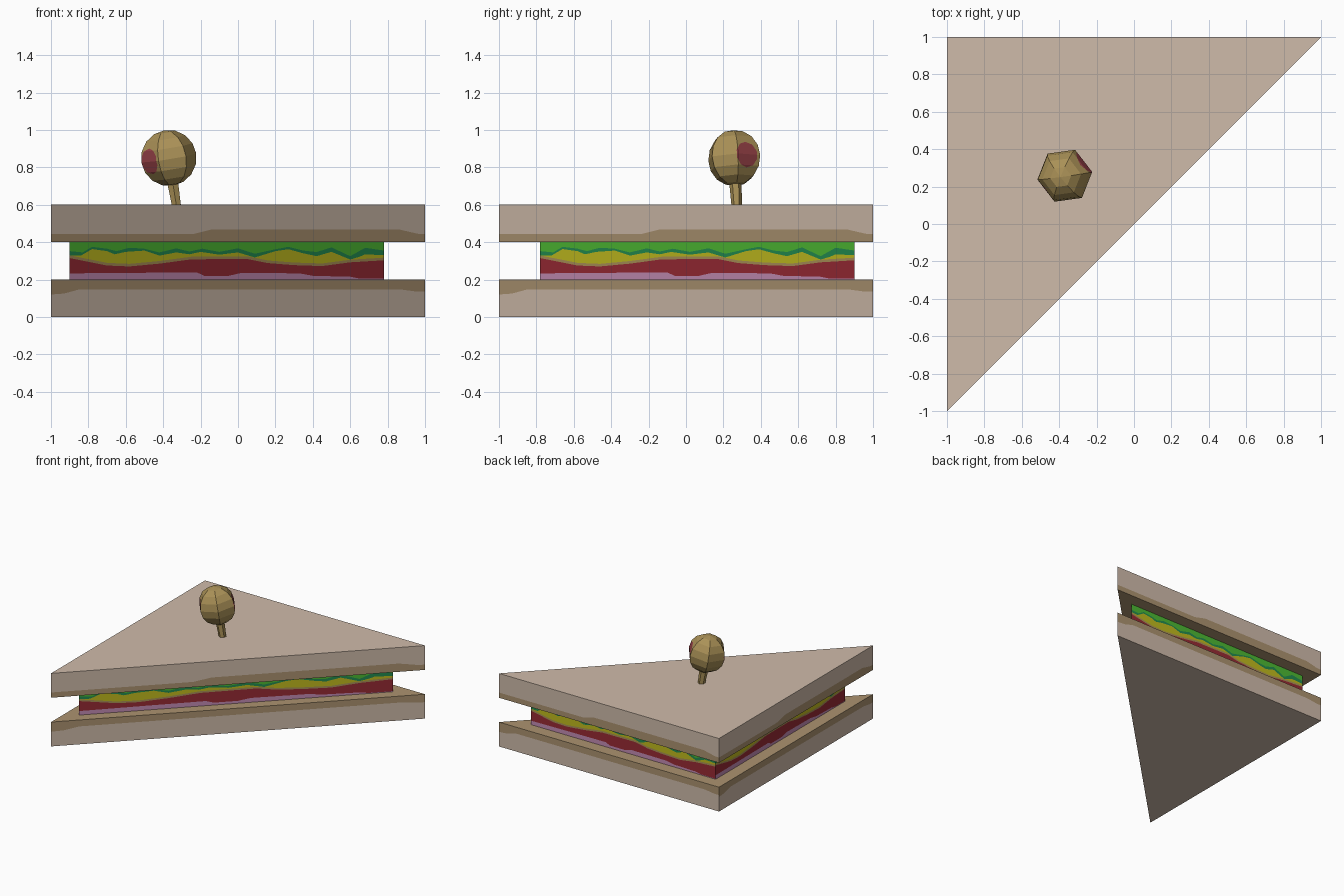
import bpy, bmesh, math
from mathutils import Vector, Matrix

if "Cube" in bpy.data.objects:
    bpy.data.objects.remove(bpy.data.objects["Cube"])


def mat(name, rgb):
    m = bpy.data.materials.new(name)
    lin = [((c / 255 + 0.055) / 1.055) ** 2.4 for c in rgb]
    m.diffuse_color = (*lin, 1)
    m.use_nodes = True
    m.node_tree.nodes["Principled BSDF"].inputs["Base Color"].default_value = m.diffuse_color
    return m


CRUMB = mat("bread_crumb", (207, 187, 170))
CRUST = mat("bread_crust", (172, 147, 112))
HAM = mat("ham_pink", (196, 140, 180))
TOMATO = mat("tomato_red", (152, 42, 52))
OLIVE = mat("olive_tan", (170, 145, 87))
CHEESE = mat("cheese_yellow", (193, 187, 30))
LEAF_EDGE = mat("lettuce_dark", (34, 140, 80))
LEAF = mat("lettuce_green", (77, 185, 51))
PIMENTO = mat("pimento_red", (152, 66, 72))


def finish(name, bm, mats):
    me = bpy.data.meshes.new(name)
    bm.to_mesh(me)
    bm.free()
    for m in mats:
        me.materials.append(m)
    ob = bpy.data.objects.new(name, me)
    bpy.context.collection.objects.link(ob)
    return ob


def interp(table, x):
    for (x0, z0), (x1, z1) in zip(table, table[1:]):
        if x <= x1:
            return z0 + (z1 - z0) * max(0, x - x0) / (x1 - x0)
    return table[-1][1]


def layered_wedge(name, corners, z0, z1, lines, mats):
    """Triangular prism; each wall is cut into coloured layers along the given lines."""
    a, b = corners[0][0], corners[1][0]
    xs = sorted({a, b} | {x for l in lines for x, _ in l if a < x < b})
    bm = bmesh.new()
    low, high = [], []
    for i in range(3):
        p, q = Vector(corners[i]), Vector(corners[(i + 1) % 3])
        cols = []
        for x in xs:
            pos = p.lerp(q, (x - a) / (b - a))
            zs = [z0]
            for l in lines:
                zs.append(max(interp(l, x), zs[-1] + 0.001))
            zs.append(z1)
            cols.append([bm.verts.new((pos.x, pos.y, z)) for z in zs])
        for c, d in zip(cols, cols[1:]):
            for k in range(len(mats)):
                bm.faces.new((c[k], d[k], d[k + 1], c[k + 1])).material_index = k
        low += [c[0] for c in cols[:-1]]
        high += [c[-1] for c in cols[:-1]]
        # share the corner end vertices with the next wall's start by merging below
    bm.faces.new(low[::-1]).material_index = 0
    bm.faces.new(high).material_index = len(mats) - 1
    bmesh.ops.remove_doubles(bm, verts=bm.verts, dist=1e-5)
    return finish(name, bm, mats)


# Bread slices: crust colour faces inward
bread = [(-1, -1), (1, 1), (-1, 1)]
layered_wedge("bottom_bread", bread, 0, 0.2,
              [[(-1, 0.12), (-0.93, 0.125), (-0.85, 0.147), (0.87, 0.147), (0.96, 0.135), (1, 0.135)]],
              [CRUMB, CRUST])
layered_wedge("top_bread", bread, 0.4, 0.6,
              [[(-1, 0.443), (-0.24, 0.443), (-0.14, 0.468), (0.86, 0.468), (0.96, 0.445), (1, 0.443)]],
              [CRUST, CRUMB])

# Filling: wavy layers
ham = [(-0.9, 0.233), (-0.55, 0.236), (-0.22, 0.238), (-0.18, 0.22), (-0.05, 0.22), (0.02, 0.236),
       (0.33, 0.233), (0.4, 0.22), (0.6, 0.215), (0.65, 0.205), (0.78, 0.205)]
tomato = [(-0.9, 0.315), (-0.8, 0.295), (-0.7, 0.275), (-0.58, 0.27), (-0.42, 0.285), (-0.25, 0.308),
          (0.05, 0.31), (0.16, 0.288), (0.3, 0.277), (0.45, 0.272), (0.6, 0.292), (0.78, 0.303)]
tan = [(x, z + 0.014) for x, z in tomato]
cheese = [(-0.9, 0.33), (-0.84, 0.328), (-0.78, 0.363), (-0.7, 0.352), (-0.66, 0.335), (-0.6, 0.348),
          (-0.5, 0.355), (-0.42, 0.328), (-0.33, 0.345), (-0.26, 0.335), (-0.2, 0.348), (-0.1, 0.333),
          (0, 0.345), (0.09, 0.318), (0.2, 0.352), (0.27, 0.362), (0.35, 0.34), (0.42, 0.325),
          (0.5, 0.348), (0.6, 0.3), (0.68, 0.335), (0.78, 0.33)]
leaf = [(-0.9, 0.352), (-0.83, 0.345), (-0.78, 0.375), (-0.7, 0.365), (-0.65, 0.352), (-0.58, 0.37),
        (-0.5, 0.365), (-0.42, 0.345), (-0.33, 0.367), (-0.26, 0.35), (-0.19, 0.365), (-0.1, 0.348),
        (0, 0.367), (0.09, 0.338), (0.2, 0.362), (0.27, 0.375), (0.35, 0.355), (0.42, 0.347),
        (0.5, 0.372), (0.6, 0.325), (0.68, 0.37), (0.78, 0.355)]
layered_wedge("filling", [(-0.9, -0.78), (0.78, 0.9), (-0.9, 0.9)], 0.2, 0.4,
              [ham, tomato, tan, cheese, leaf],
              [HAM, TOMATO, OLIVE, CHEESE, LEAF_EDGE, LEAF])

# Tilted frame shared by olive and pick
tilt = Vector((0, 0, 1)).rotation_difference(Vector((-0.16, -0.05, 1))).to_matrix().to_4x4()
frame = Matrix.Translation((-0.37, 0.258, 0.85)) @ tilt

# Olive with a round pimento patch at both ends of a sideways axis
bm = bmesh.new()
bmesh.ops.create_uvsphere(bm, u_segments=6, v_segments=8, radius=0.15,
                          matrix=Matrix.Rotation(math.radians(38), 4, 'Z'))
axis = Vector((math.cos(math.radians(33)), math.sin(math.radians(33)), 0))
side, up, r = Vector((-axis.y, axis.x, 0)), Vector((0, 0, 1)), 0.066
for k in range(10):
    n = side * math.cos(k * math.tau / 10) + up * math.sin(k * math.tau / 10)
    bmesh.ops.bisect_plane(bm, geom=bm.verts[:] + bm.edges[:] + bm.faces[:], dist=1e-6,
                           plane_co=n * r, plane_no=n)
for f in bm.faces:
    c = f.calc_center_median()
    inside = all(c.dot(side * math.cos(k * math.tau / 10) + up * math.sin(k * math.tau / 10)) < r
                 for k in range(10))
    f.material_index = 1 if inside else 0
bm.transform(frame)
finish("olive", bm, [OLIVE, PIMENTO])

# Tapered pick below the olive
bm = bmesh.new()
bmesh.ops.create_cone(bm, cap_ends=True, segments=6, radius1=0.02, radius2=0.034, depth=0.3,
                      matrix=frame @ Matrix.Translation((0, 0, -0.27)))
finish("pick", bm, [OLIVE])
